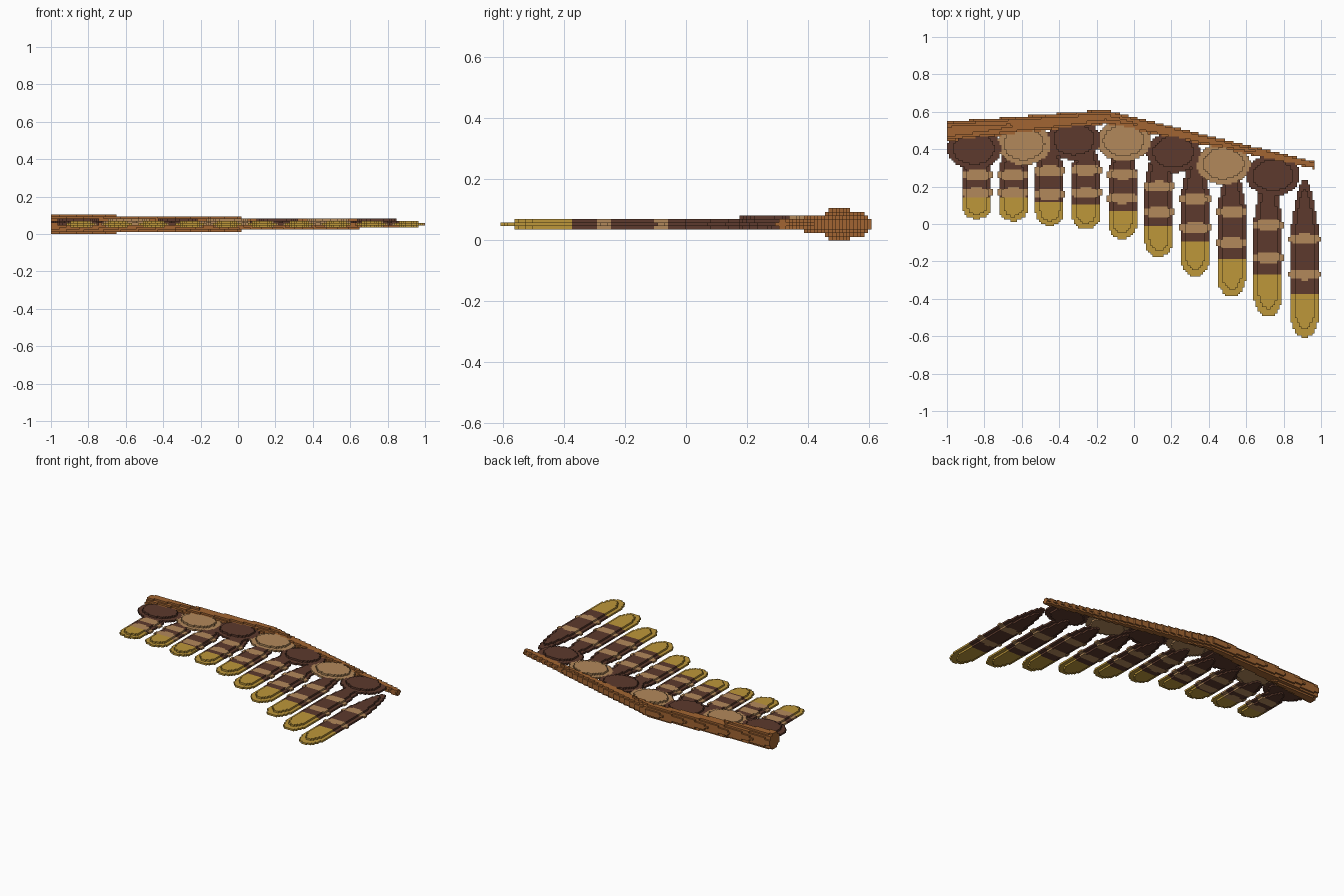
import bpy, bmesh, math
from mathutils import Vector

cube = bpy.data.objects.get("Cube")
if cube:
    bpy.data.objects.remove(cube)

V = 2 / 171                      # block size
NX, NY, NZ = 171, 104, 9         # blocks along each axis


def material(name, rgb):
    m = bpy.data.materials.new(name)
    m.use_nodes = True
    m.diffuse_color = (*rgb, 1)
    m.node_tree.nodes["Principled BSDF"].inputs["Base Color"].default_value = (*rgb, 1)
    return m


MATS = [material("dark_brown", (0.109, 0.042, 0.026)),
        material("tan", (0.45, 0.25, 0.105)),
        material("gold", (0.51, 0.31, 0.042)),
        material("bone_brown", (0.36, 0.13, 0.032))]
DARK, TAN, GOLD, BONE = range(4)

filled = {}                      # block -> part name, first part wins
parts = {}                       # part name -> {block: colour}


def centre(c):
    return Vector((-1 + (c[0] + 0.5) * V, (c[1] + 0.5 - NY / 2) * V, (c[2] + 0.5) * V))


def carve(name, lo, hi, rule):
    """Fill blocks between two corners where rule(point, layer) gives a colour."""
    cells = parts.setdefault(name, {})
    i0, i1 = [max(0, min(NX, int((x + 1) / V))) for x in (lo[0], hi[0] + V)]
    j0, j1 = [max(0, min(NY, int(y / V + NY / 2))) for y in (lo[1], hi[1] + V)]
    for i in range(i0, i1):
        for j in range(j0, j1):
            for k in range(NZ):
                c = (i, j, k)
                if c in filled:
                    continue
                colour = rule(centre(c), k)
                if colour is not None:
                    cells[c] = colour
                    filled[c] = name


# Arm bone: a bent, tapering rod
def bone_y(x):
    if x < -0.15:
        return 0.572 + (x + 0.15) * 0.093
    return 0.572 - (x + 0.15) * 0.2315


def bone_rule(p, k):
    if p.x > 0.965:
        return None
    r = 0.0355 - 0.018 * p.x
    return BONE if math.hypot(p.y - bone_y(p.x), p.z - 4.5 * V) < r else None


carve("arm_bone", (-1, 0.2), (1, 0.65), bone_rule)

# Coverts: flat overlapping discs in alternating colours
for n in range(7):
    cx = -0.855 + 0.2665 * n
    cy = bone_y(cx) - 0.105

    def covert_rule(p, k, cx=cx, cy=cy, colour=n % 2):
        d = ((p.x - cx) / 0.144) ** 2 + ((p.y - cy) / 0.11) ** 2
        return colour if d + ((p.z - 5.5 * V) / 0.018) ** 2 < 1 else None

    carve(f"covert_{n + 1}", (cx - 0.15, cy - 0.12), (cx + 0.15, cy + 0.12), covert_rule)

# Feathers: tip, upper band, lower band and gold start along y
FEATHERS = [(0.027, 0.262, 0.166, 0.14), (0.016, 0.262, 0.166, 0.136),
            (-0.01, 0.283, 0.16, 0.12), (-0.027, 0.289, 0.166, 0.11),
            (-0.08, 0.267, 0.139, 0.07), (-0.176, 0.2, 0.064, -0.01),
            (-0.283, 0.134, -0.02, -0.096), (-0.39, 0.064, -0.1, -0.187),
            (-0.497, -0.005, -0.18, -0.273), (-0.606, -0.08, -0.27, -0.374)]

for n, (tip, band_a, band_b, gold) in enumerate(FEATHERS):
    cx = -0.84 + 0.1947 * n
    root = bone_y(cx) - 0.09

    def feather_rule(p, k, cx=cx, root=root, tip=tip, bands=(band_a, band_b), gold=gold):
        if abs(k - 4) > 1:
            return None
        outer = k != 4
        t = (root - p.y) / (root - tip)
        if outer:
            t = 0.5 + (t - 0.5) / 0.89
        if not 0 <= t <= 1:
            return None
        side = abs(p.x - cx)
        half = 0.076 * min(1, math.sqrt(t / 0.33))
        s = min(1, (1 - t) / 0.15)
        half *= math.sqrt(1 - (1 - s) ** 2)
        spread = 0.029 * (1 - 0.45 * (side / 0.08) ** 2)
        banded = any(abs(p.y - b) < spread for b in bands)
        if banded:
            half += 0.007
        if outer:
            half *= 0.7
        if side > half:
            return None
        return TAN if banded else GOLD if p.y < gold else DARK

    carve(f"feather_{n + 1}", (cx - 0.1, tip - 0.02), (cx + 0.1, root), feather_rule)

# Build each part from its exposed block faces
SIDES = [(axis, sign) for axis in range(3) for sign in (0, 1)]
for name, cells in parts.items():
    bm = bmesh.new()
    corners = {}

    def corner(c):
        if c not in corners:
            corners[c] = bm.verts.new((-1 + c[0] * V, (c[1] - NY / 2) * V, c[2] * V))
        return corners[c]

    for c, colour in cells.items():
        for axis, sign in SIDES:
            near = list(c)
            near[axis] += 2 * sign - 1
            if tuple(near) in filled:
                continue
            u, w = (axis + 1) % 3, (axis + 2) % 3
            ring = []
            for du, dw in ((0, 0), (1, 0), (1, 1), (0, 1)):
                q = list(c)
                q[axis] += sign
                q[u] += du
                q[w] += dw
                ring.append(corner(tuple(q)))
            face = bm.faces.new(ring if sign else ring[::-1])
            face.material_index = colour
    mesh = bpy.data.meshes.new(name)
    bm.to_mesh(mesh)
    bm.free()
    for m in MATS:
        mesh.materials.append(m)
    bpy.context.collection.objects.link(bpy.data.objects.new(name, mesh))
